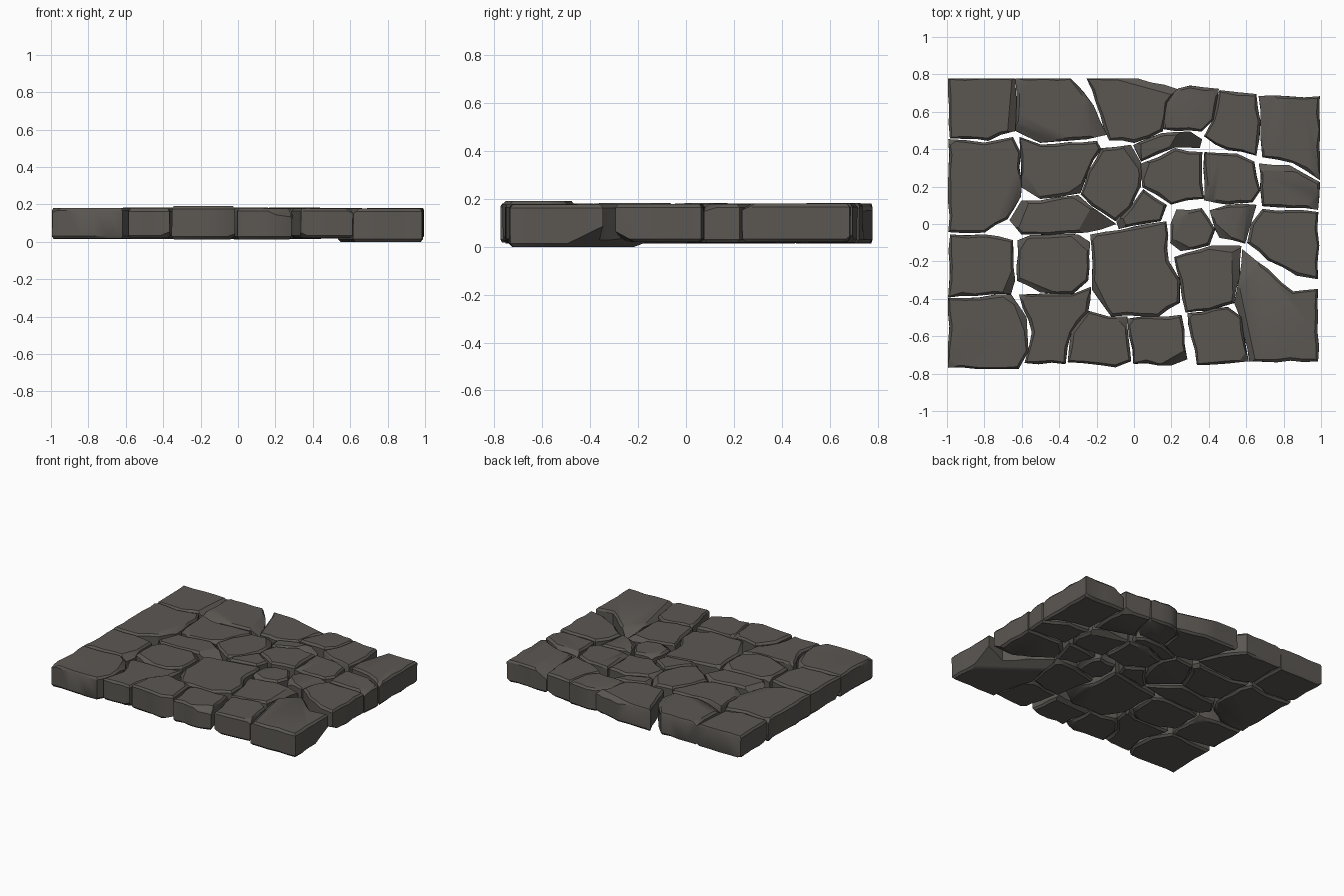
import bpy, bmesh, math, random
from mathutils import Vector

if "Cube" in bpy.data.objects:
    bpy.data.objects.remove(bpy.data.objects["Cube"])

random.seed(4)
stone_mat = bpy.data.materials.new("dark_stone")
stone_mat.diffuse_color = (0.105, 0.096, 0.086, 1)
stone_mat.use_nodes = True
stone_mat.node_tree.nodes["Principled BSDF"].inputs["Base Color"].default_value = stone_mat.diffuse_color


def roughen(corners):
    """Split long edges of an outline and wobble the new points."""
    pts = []
    for a, b in zip(corners, corners[1:] + corners[:1]):
        a, b = Vector(a), Vector(b)
        n = max(1, round((b - a).length / 0.08))
        pts.append(a)
        side = Vector((b.y - a.y, a.x - b.x)).normalized()
        for i in range(1, n):
            pts.append(a.lerp(b, i / n) + side * random.uniform(-0.006, 0.009))
    return pts


def offset(pts, d, jitter=0.0):
    """Move a clockwise outline outwards by d."""
    out = []
    for i, p in enumerate(pts):
        t = (pts[(i + 1) % len(pts)] - pts[i - 1]).normalized()
        q = p + Vector((-t.y, t.x)) * (d - random.uniform(0, jitter))
        out.append((max(-0.995, min(0.995, q.x)), max(-0.775, min(0.778, q.y))))
    return out


def slab(name, corners, top=None, bottom=None):
    """One paving stone: wobbly prism with worn rims and chipped corners."""
    top = top or random.uniform(0.176, 0.184)
    bottom = random.uniform(0.013, 0.02) if bottom is None else bottom
    area = sum(a[0] * b[1] - b[0] * a[1]
               for a, b in zip(corners, corners[1:] + corners[:1]))
    if area > 0:
        corners = corners[::-1]
    pts = roughen(corners)
    bm = bmesh.new()
    levels = [(bottom, -0.006, 0.008), (bottom + 0.014, 0.007, 0.003),
              (top - 0.014, 0.007, 0.003), (top, -0.004, 0.008)]
    rings = [[bm.verts.new((x, y, z)) for x, y in offset(pts, d, j)]
             for z, d, j in levels]
    n = len(pts)
    for lo, hi in zip(rings, rings[1:]):
        for i in range(n):
            bm.faces.new((lo[i], lo[(i + 1) % n], hi[(i + 1) % n], hi[i]))
    bm.faces.new(rings[0])
    bm.faces.new(rings[-1])
    # Slanted chips off a few upper and lower corners
    centre = sum(pts, Vector((0, 0))) / n
    for c in random.sample(corners, 3):
        out = (Vector(c) - centre).normalized()
        up = random.choice((1, 1, -1))
        rim = top if up > 0 else bottom
        normal = Vector((out.x, out.y, up * random.uniform(0.9, 2.0))).normalized()
        point = Vector((c[0], c[1], rim)) - normal * random.uniform(0.012, 0.024)
        bmesh.ops.bisect_plane(bm, geom=bm.verts[:] + bm.edges[:] + bm.faces[:],
                               plane_co=point, plane_no=normal, clear_outer=True)
        bmesh.ops.holes_fill(bm, edges=[e for e in bm.edges if e.is_boundary])
    bmesh.ops.recalc_face_normals(bm, faces=bm.faces[:])
    me = bpy.data.meshes.new(name)
    bm.to_mesh(me)
    bm.free()
    me.materials.append(stone_mat)
    ob = bpy.data.objects.new(name, me)
    bpy.context.collection.objects.link(ob)


# Back row
slab("back_stone_1", [(-.99, .778), (-.64, .778), (-.63, .6), (-.64, .5), (-.78, .45), (-.98, .46)])
slab("back_stone_2", [(-.63, .778), (-.34, .778), (-.22, .63), (-.15, .48), (-.25, .46),
                      (-.5, .44), (-.63, .5)])
slab("back_stone_3", [(-.25, .778), (.02, .775), (.23, .72), (.17, .65), (.15, .5), (0, .44),
                      (-.13, .45), (-.2, .65)])
slab("back_stone_4", [(.18, .67), (.24, .72), (.3, .735), (.45, .72), (.42, .56), (.36, .5), (.16, .51)])
slab("back_stone_5", [(.46, .71), (.65, .69), (.67, .55), (.65, .37), (.5, .4), (.38, .47), (.43, .56)])
slab("back_stone_6", [(.67, .68), (.99, .68), (.99, .24), (.85, .33), (.69, .36), (.68, .55)])

# Upper middle row
slab("upper_stone_1", [(-.99, .45), (-.8, .43), (-.65, .46), (-.61, .38), (-.61, .15),
                       (-.68, .03), (-.8, -.04), (-.99, -.04)])
slab("upper_stone_2", [(-.61, .46), (-.5, .42), (-.2, .44), (-.18, .4), (-.25, .28),
                       (-.29, .17), (-.4, .15), (-.5, .14), (-.6, .2)])
slab("upper_stone_3", [(-.17, .4), (-.02, .42), (.03, .33), (.03, .2), (-.02, .09),
                       (-.1, .02), (-.22, .1), (-.28, .16), (-.24, .28)])
slab("upper_stone_4", [(0, .42), (.15, .48), (.3, .49), (.36, .45), (.35, .41), (.22, .415), (.04, .34)])
slab("upper_stone_5", [(.04, .32), (.22, .4), (.36, .38), (.37, .14), (.2, .11), (.05, .2)])
slab("upper_stone_6", [(.38, .38), (.55, .37), (.64, .33), (.67, .18), (.63, .12), (.5, .11), (.38, .13)])
slab("upper_stone_7", [(.67, .32), (.83, .31), (.99, .22), (.98, .08), (.85, .09), (.69, .1), (.68, .2)])
slab("upper_stone_8", [(-.6, .12), (-.5, .12), (-.3, .15), (-.1, 0), (-.25, -.04), (-.45, -.055),
                       (-.6, -.05), (-.66, .02)])
slab("upper_stone_9", [(-.02, .08), (.05, .18), (.17, .1), (.14, .02), (-.08, -.02), (-.09, .01)])

# Lower middle row
slab("lower_stone_1", [(-.98, -.06), (-.8, -.06), (-.65, -.09), (-.64, -.3), (-.66, -.37),
                       (-.85, -.38), (-.99, -.39)])
slab("lower_stone_2", [(-.62, -.09), (-.55, -.065), (-.3, -.06), (-.24, -.1), (-.25, -.3),
                       (-.33, -.37), (-.5, -.36), (-.62, -.3)])
slab("lower_stone_3", [(-.23, -.06), (0, -.02), (.17, .01), (.18, -.2), (.24, -.3), (.24, -.42),
                       (.13, -.49), (-.12, -.49), (-.22, -.35)])
slab("lower_stone_4", [(.2, 0), (.23, .075), (.36, .08), (.43, -.03), (.4, -.11), (.25, -.14), (.2, -.1)])
slab("lower_stone_5", [(.41, .07), (.5, .095), (.65, .1), (.62, 0), (.59, -.1), (.46, -.07), (.44, -.03)])
slab("lower_stone_6", [(.63, 0), (.69, .075), (.85, .07), (.98, .06), (.98, -.29), (.87, -.27),
                       (.72, -.19), (.61, -.1)])
slab("lower_stone_7", [(.22, -.18), (.28, -.16), (.42, -.12), (.57, -.12), (.56, -.28),
                       (.53, -.42), (.4, -.46), (.28, -.47), (.25, -.3)])

# Front row
slab("front_stone_1", [(-.99, -.4), (-.66, -.38), (-.58, -.5), (-.57, -.68), (-.62, -.77), (-.99, -.765)])
slab("front_stone_2", [(-.61, -.38), (-.33, -.38), (-.23, -.34), (-.25, -.47), (-.34, -.58),
                       (-.37, -.745), (-.58, -.74), (-.54, -.58)])
slab("front_stone_3", [(-.33, -.58), (-.24, -.47), (-.14, -.5), (-.04, -.5), (-.02, -.73),
                       (-.1, -.76), (-.35, -.735)], top=0.19)
slab("front_stone_4", [(-.03, -.51), (.12, -.5), (.25, -.49), (.28, -.72), (.2, -.75), (0, -.745)])
slab("front_stone_5", [(.29, -.48), (.5, -.45), (.57, -.5), (.61, -.73), (.5, -.74), (.34, -.75), (.31, -.6)])
slab("front_stone_6", [(.58, -.14), (.72, -.25), (.79, -.32), (.85, -.365), (.98, -.35), (.98, -.73),
                       (.62, -.73), (.58, -.52), (.54, -.42), (.57, -.28)], bottom=0.0)

# Smooth shading with sharp chips
for ob in bpy.context.collection.objects:
    ob.select_set(True)
    bpy.context.view_layer.objects.active = ob
bpy.ops.object.shade_smooth_by_angle(angle=math.radians(32))
